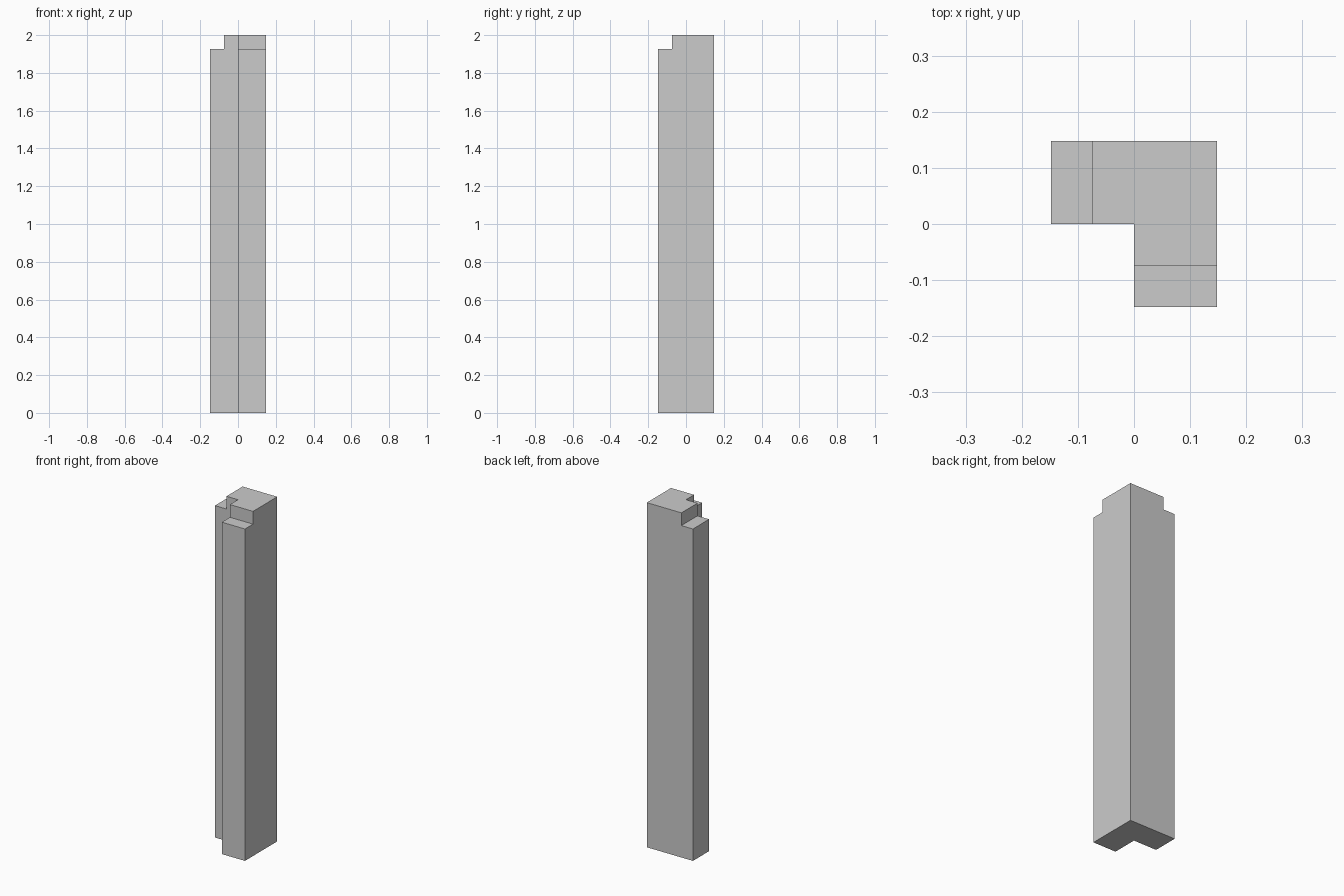
import bpy, bmesh

if "Cube" in bpy.data.objects:
    bpy.data.objects.remove(bpy.data.objects["Cube"])

H = 2.0      # post height
R = 0.148    # half width of the footprint
S = 0.074    # size of the end notches


def prism(name, outline, z0, z1):
    """Extrude a counter-clockwise outline from z0 to z1."""
    bm = bmesh.new()
    low = [bm.verts.new((x, y, z0)) for x, y in outline]
    high = [bm.verts.new((x, y, z1)) for x, y in outline]
    bm.faces.new(low[::-1])
    bm.faces.new(high)
    n = len(outline)
    for i in range(n):
        j = (i + 1) % n
        bm.faces.new((low[i], low[j], high[j], high[i]))
    mesh = bpy.data.meshes.new(name)
    bm.to_mesh(mesh)
    bm.free()
    obj = bpy.data.objects.new(name, mesh)
    bpy.context.collection.objects.link(obj)
    return obj


def rect(x0, y0, x1, y1):
    return [(x0, y0), (x1, y0), (x1, y1), (x0, y1)]


# L-shaped corner post
post = prism("corner_post",
             [(0, 0), (0, -R), (R, -R), (R, R), (-R, R), (-R, 0)], 0, H)

# Step cut into the top of each arm end
M = 0.05
notches = {
    "left_notch_cutter": rect(-R - M, -M, -S, R + M),
    "front_notch_cutter": rect(-M, -R - M, R + M, -S),
}
for name, outline in notches.items():
    cutter = prism(name, outline, H - S, H + M)
    mod = post.modifiers.new(name, 'BOOLEAN')
    mod.operation = 'DIFFERENCE'
    mod.solver = 'EXACT'
    mod.object = cutter

# Bake the cuts and remove the cutters
bpy.context.view_layer.objects.active = post
post.select_set(True)
for name in notches:
    bpy.ops.object.modifier_apply(modifier=name)
    bpy.data.objects.remove(bpy.data.objects[name])
